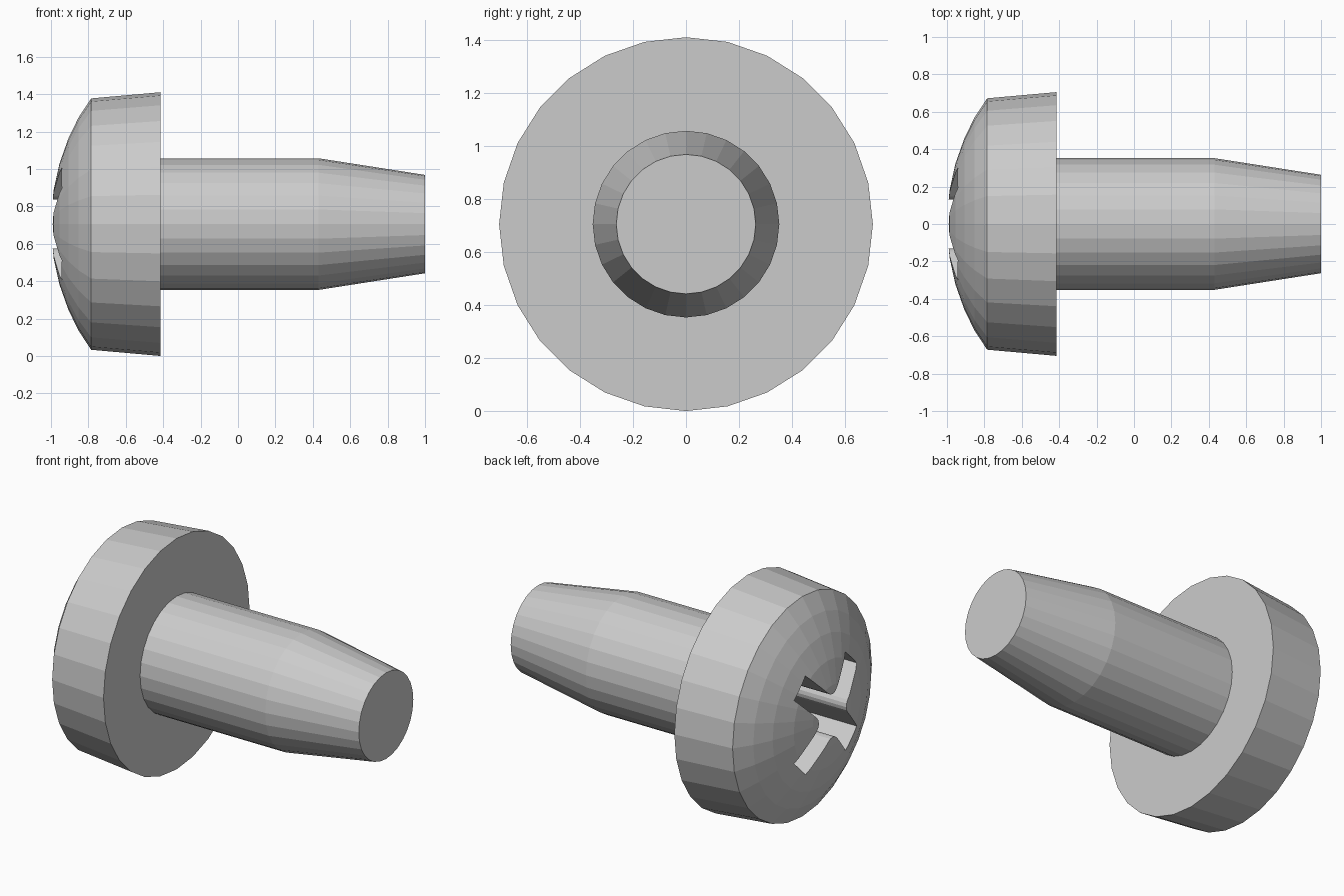
import bpy, bmesh
from math import sin, cos, pi, radians

if "Cube" in bpy.data.objects:
    bpy.data.objects.remove(bpy.data.objects["Cube"])

AXIS_Z = 0.705
SIDES = 28


def new_object(name, bm):
    bmesh.ops.recalc_face_normals(bm, faces=bm.faces[:])
    mesh = bpy.data.meshes.new(name)
    bm.to_mesh(mesh)
    bm.free()
    obj = bpy.data.objects.new(name, mesh)
    bpy.context.collection.objects.link(obj)
    return obj


def lathe(name, profile):
    """Revolve (x, radius) points around the horizontal axis, closing both ends."""
    bm = bmesh.new()
    rings = []
    for x, r in profile:
        rings.append([bm.verts.new((x, r * sin(2 * pi * i / SIDES),
                                    AXIS_Z + r * cos(2 * pi * i / SIDES)))
                      for i in range(SIDES)])
    for a, b in zip(rings, rings[1:]):
        for i in range(SIDES):
            j = (i + 1) % SIDES
            bm.faces.new((a[i], a[j], b[j], b[i]))
    bm.faces.new(rings[0])
    bm.faces.new(rings[-1])
    return new_object(name, bm)


# Domed head, tapered rim and shank with a narrowing tip, in one revolved profile
R = 1.174
dome = [(-1 + R * (1 - cos(radians(t))), R * sin(radians(t)))
        for t in (2, 9, 16, 23, 29)]
body = dome + [(-0.785, 0.672), (-0.415, 0.705), (-0.415, 0.352),
               (0.43, 0.352), (1.0, 0.263)]
fastener = lathe("fastener_body", body)

# Diagonal cross recess cutter with rounded inner corners
ARM, HALF, FILLET = 0.35, 0.077, 0.055
outline = []
for k in range(4):
    c = HALF + FILLET
    arm = [(ARM, -HALF), (ARM, HALF)]
    arm += [(c + FILLET * cos(radians(t)), c + FILLET * sin(radians(t)))
            for t in (-90, -112.5, -135, -157.5, -180)]
    turn = pi / 4 + k * pi / 2
    outline += [(u * cos(turn) - v * sin(turn), u * sin(turn) + v * cos(turn))
                for u, v in arm]
bm = bmesh.new()
face = bm.faces.new([bm.verts.new((-1.1, y, AXIS_Z + z)) for y, z in outline])
ext = bmesh.ops.extrude_face_region(bm, geom=[face], use_keep_orig=True)
moved = [g for g in ext["geom"] if isinstance(g, bmesh.types.BMVert)]
bmesh.ops.translate(bm, verts=moved, vec=(0.55, 0, 0))
cutter = new_object("recess_cutter", bm)
cutter.hide_render = True
cutter.hide_set(True)

cut = fastener.modifiers.new("cross_recess", "BOOLEAN")
cut.operation = "DIFFERENCE"
cut.solver = "EXACT"
cut.object = cutter
